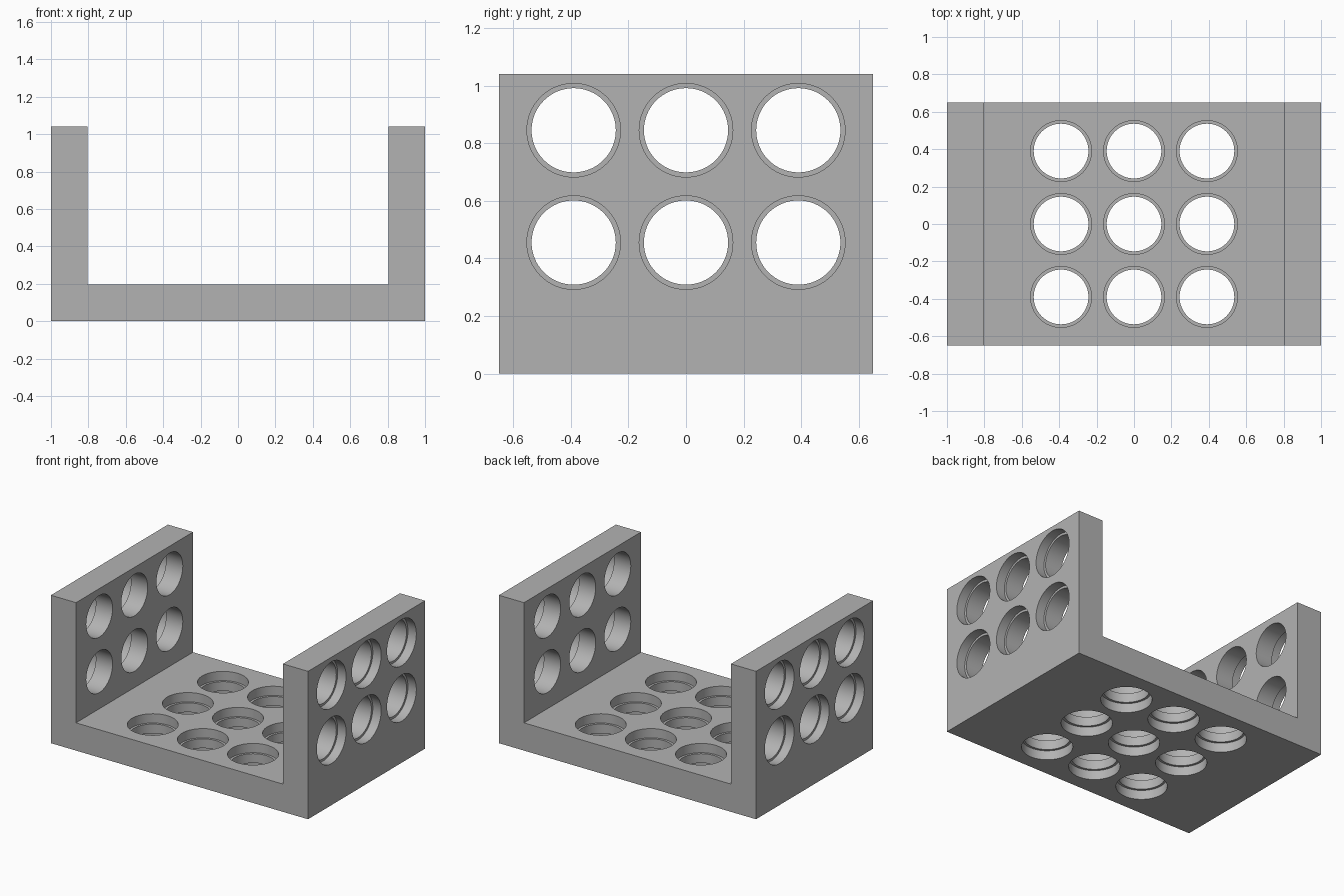
import bpy, bmesh, math
from mathutils import Matrix

if "Cube" in bpy.data.objects:
    bpy.data.objects.remove(bpy.data.objects["Cube"], do_unlink=True)

U = 0.065                     # design module
WIDTH, DEPTH, HEIGHT, WALL = 2.0, 20 * U, 16 * U, 3 * U
PITCH, BORE, RECESS, STEP = 6 * U, 2.25 * U, 2.5 * U, U
SEGMENTS = 64

grey = bpy.data.materials.new("plain grey")
grey.use_nodes = True
colour = (0.45, 0.45, 0.45, 1)
grey.diffuse_color = colour
grey.node_tree.nodes["Principled BSDF"].inputs["Base Color"].default_value = colour


def make_object(name, bm):
    bmesh.ops.recalc_face_normals(bm, faces=bm.faces)
    mesh = bpy.data.meshes.new(name)
    bm.to_mesh(mesh)
    bm.free()
    mesh.materials.append(grey)
    ob = bpy.data.objects.new(name, mesh)
    bpy.context.collection.objects.link(ob)
    return ob


def add_stepped_pin(bm, profile, matrix):
    """Closed solid of revolution about local z from (radius, height) pairs."""
    rings = []
    for r, z in profile:
        angles = [math.tau * i / SEGMENTS for i in range(SEGMENTS)]
        rings.append([bm.verts.new(matrix @ Matrix.Translation(
            (r * math.cos(a), r * math.sin(a), z)).translation) for a in angles])
    for low, high in zip(rings, rings[1:]):
        for i in range(SEGMENTS):
            j = (i + 1) % SEGMENTS
            bm.faces.new((low[i], low[j], high[j], high[i]))
    bm.faces.new(rings[0][::-1])
    bm.faces.new(rings[-1])


# U-shaped bracket body, extruded front to back
half, inner = WIDTH / 2, WIDTH / 2 - WALL
outline = [(-half, 0), (half, 0), (half, HEIGHT), (inner, HEIGHT),
           (inner, WALL), (-inner, WALL), (-inner, HEIGHT), (-half, HEIGHT)]
bm = bmesh.new()
face = bm.faces.new([bm.verts.new((x, -DEPTH / 2, z)) for x, z in outline])
extruded = bmesh.ops.extrude_face_region(bm, geom=[face])["geom"]
bmesh.ops.translate(bm, vec=(0, DEPTH, 0),
                    verts=[v for v in extruded if isinstance(v, bmesh.types.BMVert)])
bracket = make_object("bracket", bm)

# Hole cutters: base holes recessed on both faces, wall holes on the outside only
bm = bmesh.new()
over = 0.05
base_profile = [(RECESS, -over), (RECESS, STEP), (BORE, STEP),
                (BORE, WALL - STEP), (RECESS, WALL - STEP), (RECESS, WALL + over)]
wall_profile = [(BORE, -over), (BORE, WALL - STEP),
                (RECESS, WALL - STEP), (RECESS, WALL + over)]
for row in (-1, 0, 1):
    y = row * PITCH
    for column in (-1, 0, 1):
        add_stepped_pin(bm, base_profile, Matrix.Translation((column * PITCH, y, 0)))
    for side in (-1, 1):
        turn = Matrix.Rotation(side * math.pi / 2, 4, 'Y')
        for level in (7 * U, 13 * U):
            add_stepped_pin(bm, wall_profile,
                            Matrix.Translation((side * inner, y, level)) @ turn)
cutter = make_object("hole_cutters", bm)
cutter.hide_render = True

# Cut the holes, then discard the cutters
cut = bracket.modifiers.new("holes", 'BOOLEAN')
cut.operation, cut.solver, cut.object = 'DIFFERENCE', 'EXACT', cutter
bpy.ops.object.select_all(action='DESELECT')
bpy.context.view_layer.objects.active = bracket
bracket.select_set(True)
bpy.ops.object.modifier_apply(modifier=cut.name)
bpy.data.objects.remove(cutter, do_unlink=True)
bpy.ops.object.shade_smooth_by_angle(angle=math.radians(30))
